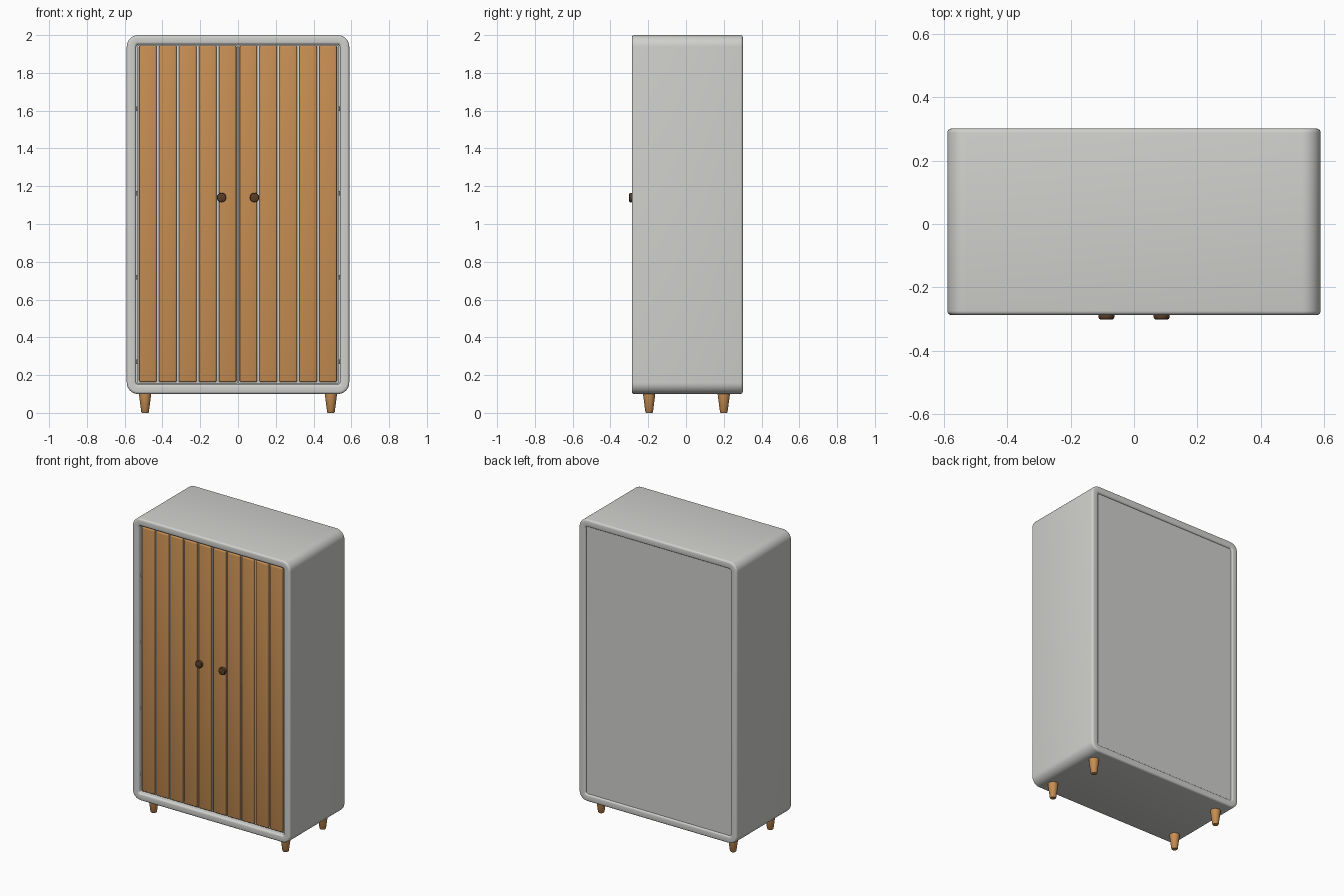
import bpy
import bmesh
from math import cos, sin, pi, radians

if "Cube" in bpy.data.objects:
    bpy.data.objects.remove(bpy.data.objects["Cube"])


def material(name, rgb):
    m = bpy.data.materials.new(name)
    m.use_nodes = True
    m.diffuse_color = (*rgb, 1)
    m.node_tree.nodes["Principled BSDF"].inputs["Base Color"].default_value = (*rgb, 1)
    return m


GREY = material("light grey paint", (0.63, 0.63, 0.61))
WOOD = material("warm wood", (0.57, 0.27, 0.085))
BROWN = material("dark brown", (0.10, 0.046, 0.02))

HALF_W, BOTTOM, TOP = 0.589, 0.10, 2.0
FRONT, BACK = -0.287, 0.301
MID_Z = (BOTTOM + TOP) / 2
HALF_H = (TOP - BOTTOM) / 2


def finish(name, bm, mat):
    bmesh.ops.recalc_face_normals(bm, faces=bm.faces)
    me = bpy.data.meshes.new(name)
    bm.to_mesh(me)
    bm.free()
    me.materials.append(mat)
    ob = bpy.data.objects.new(name, me)
    bpy.context.collection.objects.link(ob)
    bpy.ops.object.select_all(action="DESELECT")
    ob.select_set(True)
    bpy.context.view_layer.objects.active = ob
    bpy.ops.object.shade_smooth_by_angle(angle=radians(35))
    return ob


def box(name, x, y, z, mat, bevel=0.0):
    """Box spanning the given (min, max) ranges, with rounded edges."""
    bm = bmesh.new()
    bmesh.ops.create_cube(bm, size=1)
    for v in bm.verts:
        v.co = [r[0] + (c + 0.5) * (r[1] - r[0]) for r, c in zip((x, y, z), v.co)]
    if bevel:
        bmesh.ops.bevel(bm, geom=bm.edges[:], offset=bevel, segments=3,
                        profile=0.5, affect="EDGES")
    return finish(name, bm, mat)


def lathe(name, profile, place, mat, sides=24):
    """Solid of revolution from (radius, distance) pairs; place maps to world."""
    bm = bmesh.new()
    rings = [[bm.verts.new(place(r * cos(2 * pi * i / sides), r * sin(2 * pi * i / sides), h))
              for i in range(sides)] for r, h in profile]
    for a, b in zip(rings, rings[1:]):
        for i in range(sides):
            j = (i + 1) % sides
            bm.faces.new((a[i], a[j], b[j], b[i]))
    bm.faces.new(rings[0])
    bm.faces.new(rings[-1])
    return finish(name, bm, mat)


def rounded_ring(bm, inset, y, steps=8):
    """Rounded rectangle of the cabinet outline, shrunk by inset, at depth y."""
    r = max(0.06 - inset, 0.014)
    w, h = HALF_W - inset - r, HALF_H - inset - r
    ring = []
    for k, (sx, sz) in enumerate(((1, 1), (-1, 1), (-1, -1), (1, -1))):
        for s in range(steps + 1):
            a = pi / 2 * (k + s / steps)
            ring.append(bm.verts.new((sx * w + r * cos(a), y, MID_Z + sz * h + r * sin(a))))
    return ring


# Cabinet shell: a tube with softly rounded front and back rims
WALL, ROUND = 0.05, 0.013
section = []
for cx, cy, start in ((ROUND, FRONT + ROUND, pi), (ROUND, BACK - ROUND, pi / 2),
                      (WALL - ROUND, BACK - ROUND, 0), (WALL - ROUND, FRONT + ROUND, -pi / 2)):
    arc = [start - pi / 2 + pi / 2 * s / 4 for s in range(5)]
    arc = [start + pi / 2 * (1 - s / 4) for s in range(5)]
    section.append([(cx + ROUND * cos(a), cy + ROUND * sin(a)) for a in arc])
path = [p for part in section for p in part]
bm = bmesh.new()
rings = [rounded_ring(bm, inset, y) for inset, y in path]
for a, b in zip(rings, rings[1:] + rings[:1]):
    for i in range(len(a)):
        j = (i + 1) % len(a)
        bm.faces.new((a[i], a[j], b[j], b[i]))
finish("cabinet_shell", bm, GREY)

# Back panel, slightly recessed inside the rim
IN_X, IN_LO, IN_HI = HALF_W - WALL, BOTTOM + WALL, TOP - WALL
box("back_panel", (-IN_X - 0.01, IN_X + 0.01), (BACK - 0.03, BACK - 0.01),
    (IN_LO - 0.01, IN_HI + 0.01), GREY)

for side, sx in (("left", 1), ("right", -1)):
    def span(a, b):
        return tuple(sorted((sx * a, sx * b)))

    # Door board behind the slats
    box(f"{side}_door", span(0.002, 0.533), (-0.262, -0.235),
        (IN_LO + 0.006, IN_HI - 0.004), GREY, 0.002)

    # Vertical wooden slats
    for i in range(5):
        c = 0.055 + 0.1055 * i
        box(f"{side}_slat_{i + 1}", span(c - 0.046, c + 0.046), (-0.28, -0.255),
            (0.163, 1.945), WOOD, 0.008)

    # Hinges along the outer door edge
    for i in range(4):
        z = 0.27 + 0.447 * i
        lathe(f"{side}_hinge_{i + 1}", [(0.004, -0.012), (0.004, 0.012)],
              lambda u, v, h: (sx * 0.535 + u, -0.262 + v, z + h), GREY, 10)

    # Round door knob
    lathe(f"{side}_knob",
          [(0.022, -0.278), (0.025, -0.288), (0.025, -0.295), (0.023, -0.299), (0.019, -0.301)],
          lambda u, v, h: (sx * 0.087 + u, h, 1.14 + v), BROWN)

    # Tapered legs
    for end, y in (("front", -0.195), ("back", 0.2)):
        lathe(f"{end}_{side}_leg",
              [(0.017, 0), (0.02, 0.004), (0.032, 0.095), (0.032, 0.104)],
              lambda u, v, h: (sx * 0.492 + u, y + v, h), WOOD)
